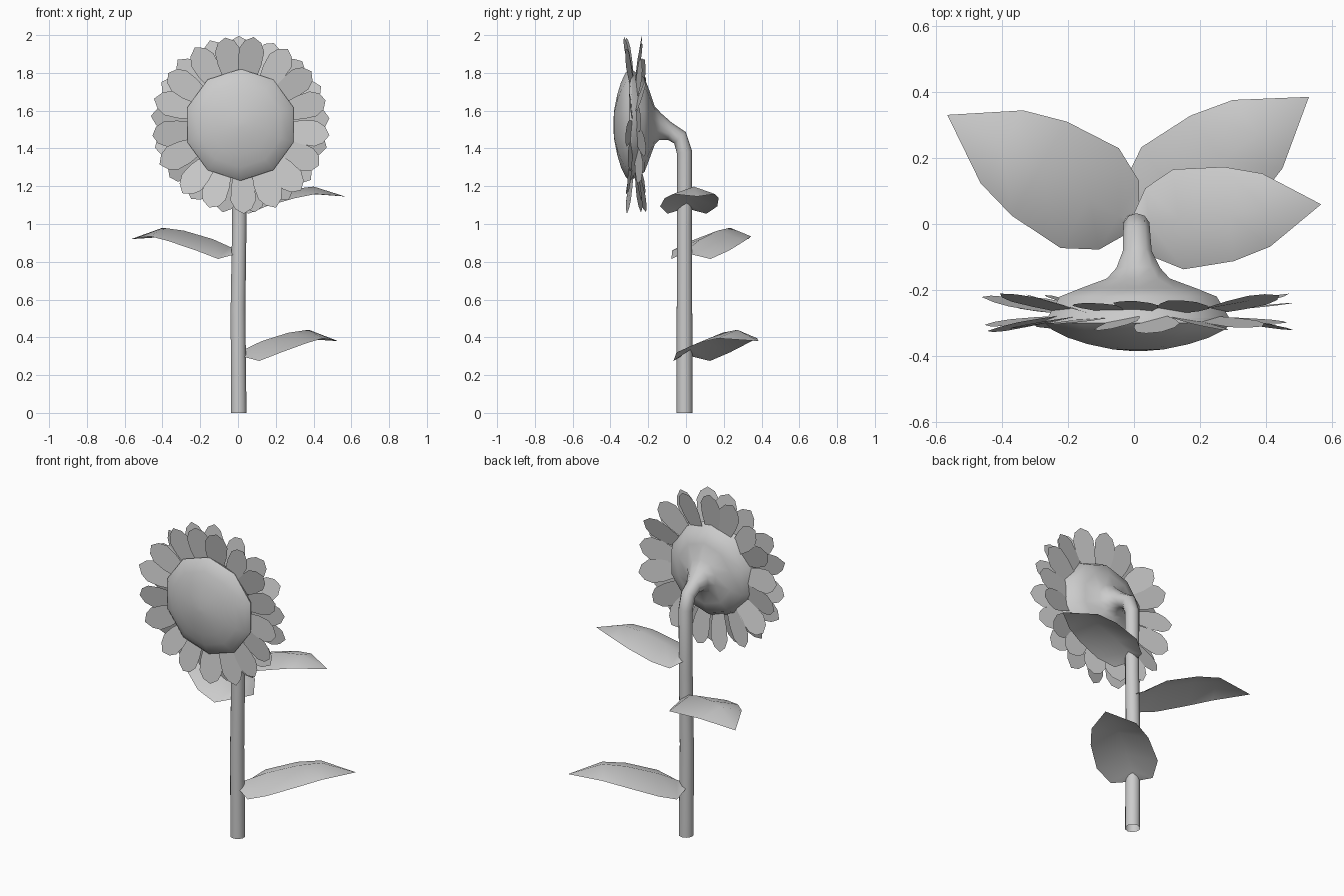
import bpy, math, random
from mathutils import Vector

if "Cube" in bpy.data.objects:
    bpy.data.objects.remove(bpy.data.objects["Cube"])

random.seed(4)
CX, CZ = 0.013, 1.525      # flower head centre
SIDES = 10


def make(name, verts, faces, smooth=True, angle=50):
    me = bpy.data.meshes.new(name)
    me.from_pydata([tuple(v) for v in verts], [], faces)
    me.update()
    ob = bpy.data.objects.new(name, me)
    bpy.context.collection.objects.link(ob)
    if smooth:
        bpy.ops.object.select_all(action='DESELECT')
        ob.select_set(True)
        bpy.context.view_layer.objects.active = ob
        bpy.ops.object.shade_smooth_by_angle(angle=math.radians(angle))
    return ob


def tube(name, rings, cap_end=False):
    """Sweep rings (x, y, z, radius, forward tilt in degrees)."""
    verts, faces = [], []
    for x, y, z, r, tilt in rings:
        t = math.radians(tilt)
        up = Vector((0, math.cos(t), math.sin(t)))
        for k in range(SIDES):
            a = math.tau * k / SIDES
            verts.append(Vector((x, y, z)) + r * (math.cos(a) * up + math.sin(a) * Vector((-1, 0, 0))))
    for i in range(len(rings) - 1):
        for k in range(SIDES):
            n = (k + 1) % SIDES
            a, b = i * SIDES, (i + 1) * SIDES
            faces.append((a + k, a + n, b + n, b + k))
    if cap_end:
        faces.append(tuple(range((len(rings) - 1) * SIDES, len(rings) * SIDES)))
    return make(name, verts, faces)


# Stem bending forward and flaring into the back of the head
tube("stem_and_calyx", [
    (0.004, -0.008, 0.0, 0.043, 0),
    (0.000, -0.008, 0.55, 0.041, 0),
    (0.007, -0.008, 1.0, 0.040, 0),
    (0.008, -0.008, 1.38, 0.041, 8),
    (0.008, -0.032, 1.457, 0.043, 45),
    (0.010, -0.085, 1.490, 0.046, 75),
    (CX, -0.135, 1.515, 0.070, 86),
    (CX, -0.165, 1.522, 0.100, 90),
    (CX, -0.195, CZ, 0.185, 90),
    (CX, -0.220, CZ, 0.250, 90),
    (CX, -0.285, CZ, 0.290, 90)])

# Domed seed disc
tube("seed_disc", [(CX, y, CZ, r, 90) for r, y in [
    (0.290, -0.285), (0.296, -0.300), (0.275, -0.320), (0.225, -0.344),
    (0.160, -0.364), (0.080, -0.380), (0.015, -0.385)]], cap_end=True)


# Petals: flat blades in two rings
PETAL = [(0.25, 0.045), (0.33, 0.064), (0.40, 0.068), (0.445, 0.045)]


def petal_ring(name, count, start, y_base, y_tip):
    verts, faces = [], []
    for i in range(count):
        a = math.radians(start + 360 * i / count + random.uniform(-2, 2))
        out = Vector((math.cos(a), 0, math.sin(a)))
        twist = random.uniform(-0.25, 0.25)
        side = Vector((-math.sin(a) * math.cos(twist), math.sin(twist), math.cos(a) * math.cos(twist)))
        lean = y_tip + random.uniform(-0.015, 0.015)
        tip = 0.475 + random.uniform(-0.008, 0.004)

        def at(r, w):
            f = (r - 0.25) / 0.225
            return Vector((CX, y_base + (lean - y_base) * f, CZ)) + out * r + side * w
        b = len(verts)
        verts += [at(r, w) for r, w in PETAL] + [at(tip, 0)]
        verts += [at(r, -w) for r, w in reversed(PETAL)]
        faces += [(b + k, b + k + 1, b + 7 - k, b + 8 - k) for k in range(3)]
        faces.append((b + 3, b + 4, b + 5))
    return make(name, verts, faces, smooth=False)


petal_ring("front_petals", 17, 101, -0.285, -0.315)
petal_ring("back_petals", 17, 90, -0.262, -0.225)

# Leaves: distance along, half width, midrib height, edge height
LEAF = [(0.0, 0.03, 0.05, 0.03), (0.052, 0.12, 0.07, 0.005), (0.155, 0.175, 0.11, 0.05),
        (0.332, 0.165, 0.155, 0.10), (0.463, 0.128, 0.17, 0.125)]


def leaf(name, angle, z, scale=1.0):
    a = math.radians(angle)
    d = Vector((math.cos(a), math.sin(a), 0))
    p = Vector((-d.y, d.x, 0))

    def at(s, w, h):
        return (d * s + p * w + Vector((0, 0, h))) * scale + Vector((0, 0, z))
    verts, faces = [], []
    for s, w, mid, edge in LEAF:
        verts += [at(s, w, edge), at(s, 0, mid), at(s, -w, edge)]
    verts.append(at(0.655, 0, 0.11))
    for i in range(len(LEAF) - 1):
        b = 3 * i
        faces += [(b, b + 1, b + 4, b + 3), (b + 1, b + 2, b + 5, b + 4)]
    b = 3 * (len(LEAF) - 1)
    faces += [(b, b + 1, b + 3), (b + 1, b + 2, b + 3)]
    return make(name, verts, faces, angle=80)


leaf("lower_leaf", 36, 0.27)
leaf("middle_leaf", 149.7, 0.81)
leaf("upper_leaf", 6, 1.05, 0.87)
